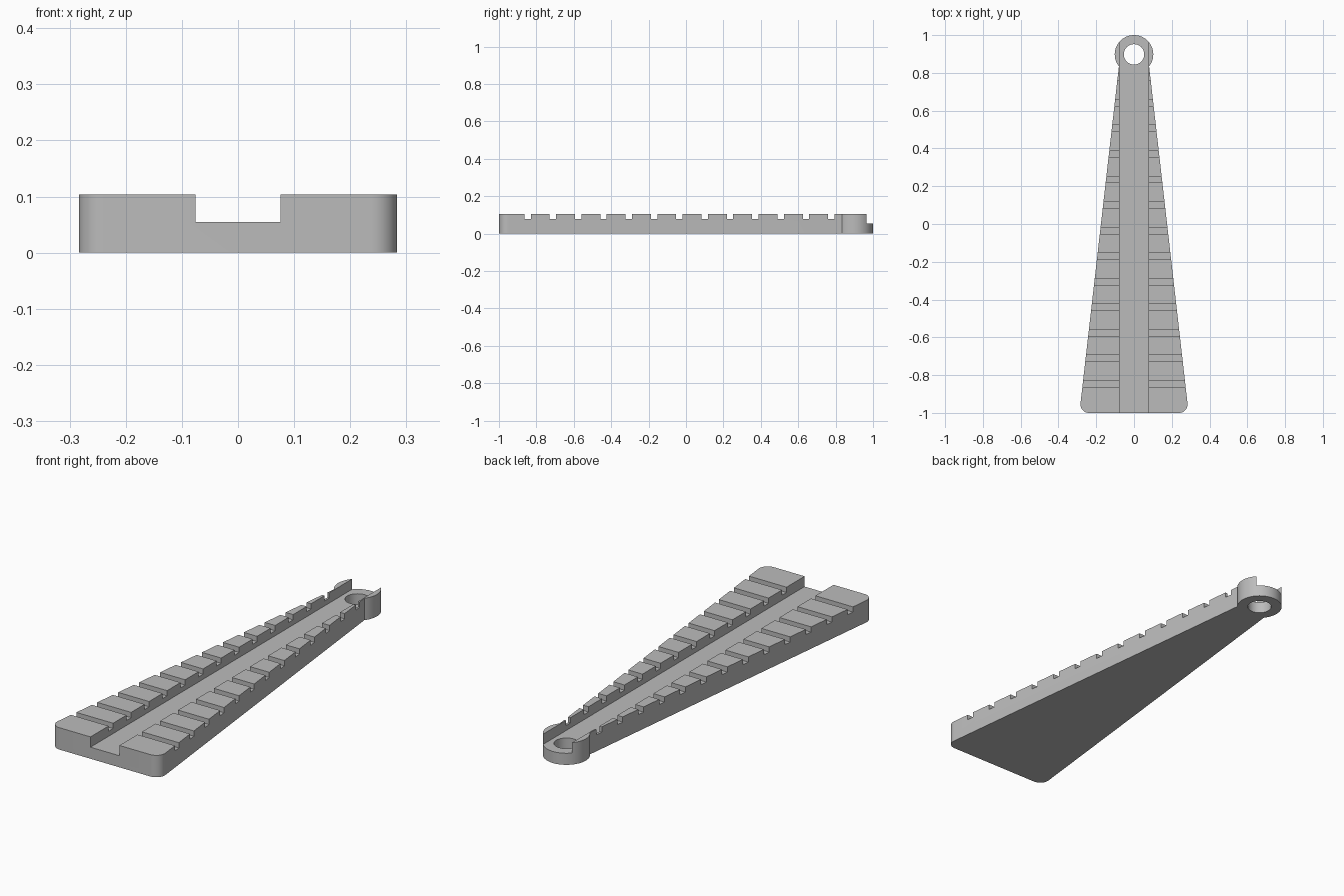
import bpy
import bmesh
from math import radians, sin, cos, atan2, sqrt
from mathutils import Vector, Matrix

cube = bpy.data.objects.get("Cube")
if cube:
    bpy.data.objects.remove(cube, do_unlink=True)

HEIGHT = 0.104
FLOOR = 0.055          # bottom of the long channel
CHANNEL = 0.076        # half width of the channel
RING_Y, RING_R, HOLE_R = 0.898, 0.102, 0.054
CORNER_R = 0.045
TAPER = radians(6.5)   # lean of the long sides


def make_object(name, bm):
    bmesh.ops.recalc_face_normals(bm, faces=bm.faces[:])
    mesh = bpy.data.meshes.new(name)
    bm.to_mesh(mesh)
    bm.free()
    obj = bpy.data.objects.new(name, mesh)
    bpy.context.collection.objects.link(obj)
    return obj


def add_box(bm, x, y, z):
    size = Vector((x[1] - x[0], y[1] - y[0], z[1] - z[0]))
    middle = Vector((sum(x), sum(y), sum(z))) / 2
    matrix = Matrix.Translation(middle) @ Matrix.Diagonal(size.to_4d())
    bmesh.ops.create_cube(bm, size=1, matrix=matrix)


def arc(cx, cy, r, start, end, steps):
    angles = [start + (end - start) * i / steps for i in range(steps + 1)]
    return [(cx + r * cos(a), cy + r * sin(a)) for a in angles]


def cut(obj, cutter):
    cutter.hide_render = True
    mod = obj.modifiers.new("cut", "BOOLEAN")
    mod.operation = "DIFFERENCE"
    mod.solver = "EXACT"
    mod.object = cutter
    bpy.ops.object.select_all(action="DESELECT")
    bpy.context.view_layer.objects.active = obj
    obj.select_set(True)
    bpy.ops.object.modifier_apply(modifier=mod.name)
    bpy.data.objects.remove(cutter, do_unlink=True)


# Outline of the right-hand half: rounded corner, long side, half of the ring
join_x = 0.08
join_y = RING_Y - sqrt(RING_R ** 2 - join_x ** 2)
corner_y = CORNER_R - 1
corner_x = join_x + (sin(TAPER) * (join_y - corner_y) - CORNER_R) / cos(TAPER)
half = arc(corner_x, corner_y, CORNER_R, radians(-90), TAPER, 12)
half += arc(0, RING_Y, RING_R, atan2(join_y - RING_Y, join_x), radians(90), 32)
outline = half + [(-x, y) for x, y in reversed(half[:-1])]

# Tapered body with the ring end, extruded from the outline
bm = bmesh.new()
face = bm.faces.new([bm.verts.new((x, y, 0)) for x, y in outline])
result = bmesh.ops.extrude_face_region(bm, geom=[face])
top = [v for v in result["geom"] if isinstance(v, bmesh.types.BMVert)]
bmesh.ops.translate(bm, verts=top, vec=(0, 0, HEIGHT))
body = make_object("tapered_body", bm)

# Long channel down the middle
bm = bmesh.new()
add_box(bm, (-CHANNEL, CHANNEL), (-1.2, 1.2), (FLOOR, 0.3))
cut(body, make_object("channel_cutter", bm))

# Evenly spaced cross grooves
bm = bmesh.new()
for i in range(13):
    y = -0.864 + i * 0.1353
    add_box(bm, (-0.5, 0.5), (y, y + 0.034), (0.079, 0.3))
cut(body, make_object("groove_cutter", bm))

# Hanging hole through the ring
bm = bmesh.new()
bmesh.ops.create_cone(bm, cap_ends=True, segments=64, radius1=HOLE_R,
                      radius2=HOLE_R, depth=1,
                      matrix=Matrix.Translation((0, RING_Y, 0)))
cut(body, make_object("hole_cutter", bm))

# Plain grey finish
grey = bpy.data.materials.new("plain_grey")
grey.use_nodes = True
colour = (0.5, 0.5, 0.5, 1)
grey.diffuse_color = colour
grey.node_tree.nodes["Principled BSDF"].inputs["Base Color"].default_value = colour
body.data.materials.clear()
body.data.materials.append(grey)

# Smooth round walls, sharp edges elsewhere
bpy.ops.object.select_all(action="DESELECT")
body.select_set(True)
bpy.context.view_layer.objects.active = body
bpy.ops.object.shade_smooth_by_angle(angle=radians(25))
